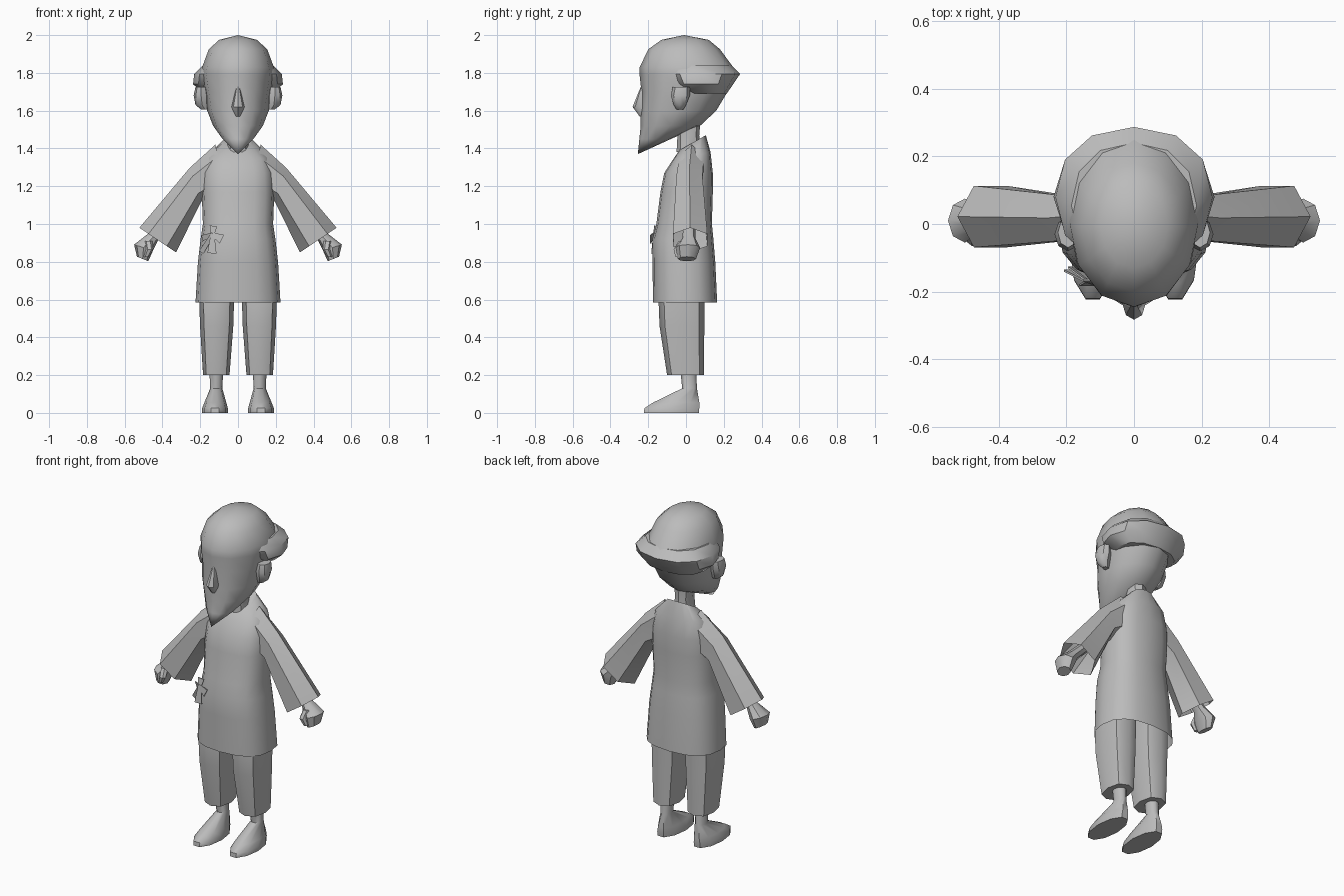
import bpy, bmesh, math
from mathutils import Vector

if "Cube" in bpy.data.objects:
    bpy.data.objects.remove(bpy.data.objects["Cube"], do_unlink=True)

grey = bpy.data.materials.new("plain grey")
grey.use_nodes = True
GREY = (0.5, 0.5, 0.5, 1)
grey.diffuse_color = GREY
grey.node_tree.nodes["Principled BSDF"].inputs["Base Color"].default_value = GREY


def finish(name, bm, angle=40):
    """Turn a bmesh into a smooth shaded object."""
    bmesh.ops.remove_doubles(bm, verts=bm.verts, dist=0.0005)
    bmesh.ops.recalc_face_normals(bm, faces=bm.faces)
    mesh = bpy.data.meshes.new(name)
    bm.to_mesh(mesh)
    bm.free()
    mesh.materials.append(grey)
    obj = bpy.data.objects.new(name, mesh)
    bpy.context.collection.objects.link(obj)
    bpy.ops.object.select_all(action='DESELECT')
    obj.select_set(True)
    bpy.context.view_layer.objects.active = obj
    bpy.ops.object.shade_smooth_by_angle(angle=math.radians(angle))
    return obj


def loft(name, rings, sides=12, power=1.0, caps=(True, True), s=1, angle=40):
    """Skin rings of (centre, u axis, v axis); s=-1 mirrors across x."""
    bm = bmesh.new()
    shape = lambda t: math.copysign(abs(t) ** power, t) if abs(t) > 1e-6 else 0
    loops = []
    for c, u, v in rings:
        loop = []
        for i in range(sides):
            a = math.tau * i / sides
            p = Vector(c) + Vector(u) * shape(math.cos(a)) + Vector(v) * shape(math.sin(a))
            loop.append(bm.verts.new((p.x * s, p.y, p.z)))
        loops.append(loop)
    for a, b in zip(loops, loops[1:]):
        for i in range(sides):
            j = (i + 1) % sides
            bm.faces.new((a[i], a[j], b[j], b[i]))
    if caps[0]:
        bm.faces.new(loops[0])
    if caps[1]:
        bm.faces.new(loops[-1])
    return finish(name, bm, angle)


def level(z, rx, y0, y1, x=0, tilt=0):
    """A ring across z, from y0 at the front to y1 at the back."""
    r = (y1 - y0) / 2
    return (x, (y0 + y1) / 2, z), (rx, 0, 0), (0, r, tilt)


# Robe body, open at the hem
loft("robe", [
    level(0.585, 0.225, -0.175, 0.165),
    level(0.80, 0.212, -0.177, 0.155),
    level(0.92, 0.198, -0.178, 0.145),
    level(1.00, 0.186, -0.157, 0.137),
    level(1.17, 0.192, -0.135, 0.142),
    level(1.27, 0.185, -0.115, 0.142),
    level(1.36, 0.160, -0.070, 0.130, tilt=0.02),
    level(1.43, 0.080, -0.035, 0.105, tilt=0.04),
], 16, 0.8, (False, True), angle=50)

# Neck
loft("neck", [
    level(1.38, 0.06, -0.05, 0.08),
    level(1.47, 0.05, -0.045, 0.07),
    level(1.58, 0.06, -0.06, 0.08),
], 8)

# Head tapering into a pointed beard
loft("head", [
    level(2.00, 0, -0.01, -0.01),
    level(1.975, 0.10, -0.13, 0.12),
    level(1.925, 0.155, -0.20, 0.18),
    level(1.83, 0.190, -0.245, 0.25),
    level(1.79, 0.195, -0.246, 0.28),
    level(1.70, 0.178, -0.236, 0.22),
    level(1.60, 0.163, -0.242, 0.16),
    level(1.52, 0.132, -0.240, 0.075),
    level(1.45, 0.082, -0.247, -0.08),
    level(1.37, 0, -0.255, -0.255),
], 12, 1.0, (False, False), angle=50)

# Band of hair around the sides and back
loft("hair_band", [
    level(1.84, 0.185, -0.13, 0.24),
    level(1.795, 0.232, -0.13, 0.287),
    level(1.74, 0.238, -0.09, 0.25),
    level(1.69, 0.180, -0.03, 0.215),
], 12, 0.9)

# Nose
loft("nose", [
    level(1.73, 0.008, -0.238, -0.22),
    level(1.62, 0.034, -0.283, -0.19),
    level(1.57, 0.015, -0.246, -0.20),
], 8)

for s, side in ((1, "left"), (-1, "right")):
    # Ear tucked under the hair
    loft(side + "_ear", [
        level(1.725, 0.030, -0.07, 0.02, 0.195),
        level(1.68, 0.040, -0.08, 0.02, 0.195),
        level(1.63, 0.035, -0.065, 0.0, 0.19),
        level(1.605, 0.018, -0.05, -0.015, 0.175),
    ], 8, s=s)

    # Flared sleeve, open at the cuff
    loft(side + "_sleeve", [
        ((0.09, 0.03, 1.30), (0.03, 0, 0.12), (0, 0.075, 0)),
        ((0.225, 0.018, 1.208), (0.03, 0, 0.09), (0, 0.08, 0)),
        ((0.425, 0.022, 0.915), (0.097, 0, 0.065), (0, 0.105, 0)),
    ], 6, s=s, caps=(True, False), angle=50)

    # Wrist and closed hand
    loft(side + "_hand", [
        ((0.36, 0.02, 1.02), (0.025, 0, 0.017), (0, 0.03, 0)),
        ((0.455, 0.015, 0.925), (0.028, 0, 0.018), (0, 0.035, 0)),
        ((0.500, 0.01, 0.875), (0.050, 0, 0.016), (0, 0.065, 0)),
        ((0.505, 0.005, 0.815), (0.030, 0, 0.012), (0, 0.048, 0)),
    ], 8, s=s)
    loft(side + "_thumb", [
        ((0.475, -0.02, 0.91), (0.022, 0, 0), (0, 0.022, 0)),
        ((0.468, -0.05, 0.865), (0.020, 0, 0), (0, 0.018, 0)),
        ((0.485, -0.045, 0.825), (0.014, 0, 0), (0, 0.012, 0)),
    ], 6, s=s)

    # Trouser leg
    loft(side + "_trouser_leg", [
        level(0.78, 0.088, -0.13, 0.10, 0.11),
        level(0.585, 0.092, -0.145, 0.097, 0.113),
        level(0.46, 0.088, -0.140, 0.097, 0.113),
        level(0.20, 0.070, -0.100, 0.095, 0.115),
    ], 8, 0.8, s=s, angle=50)

    # Ankle and foot with a flat sole
    loft(side + "_foot", [
        level(0.0, 0.068, -0.230, 0.075, 0.122),
        level(0.025, 0.068, -0.228, 0.078, 0.122),
        level(0.055, 0.058, -0.180, 0.077, 0.12),
        level(0.13, 0.032, -0.022, 0.060, 0.115),
        level(0.25, 0.038, -0.035, 0.055, 0.115),
    ], 10, s=s, angle=50)


# Sash knot made from thin cloth tabs fanning out of one point
def tab(name, end, width, y_end):
    knot = Vector((-0.135, -0.168, 0.945))
    tip = Vector((end[0], y_end, end[1]))
    across = (tip - knot).cross(Vector((0, 1, 0))).normalized()
    bm = bmesh.new()
    corners = [knot + across * 0.01, knot - across * 0.01,
               tip - across * width, tip + across * width]
    face = bm.faces.new([bm.verts.new(p) for p in corners])
    out = bmesh.ops.extrude_face_region(bm, geom=[face])
    verts = [e for e in out["geom"] if isinstance(e, bmesh.types.BMVert)]
    bmesh.ops.translate(bm, verts=verts, vec=(0, -0.006, 0))
    finish(name, bm)


tab("sash_loop_up", (-0.13, 0.99), 0.02, -0.162)
tab("sash_loop_left", (-0.085, 0.92), 0.025, -0.184)
tab("sash_loop_right", (-0.19, 0.925), 0.016, -0.125)
tab("sash_tail_left", (-0.138, 0.845), 0.024, -0.178)
tab("sash_tail_right", (-0.195, 0.85), 0.014, -0.135)
